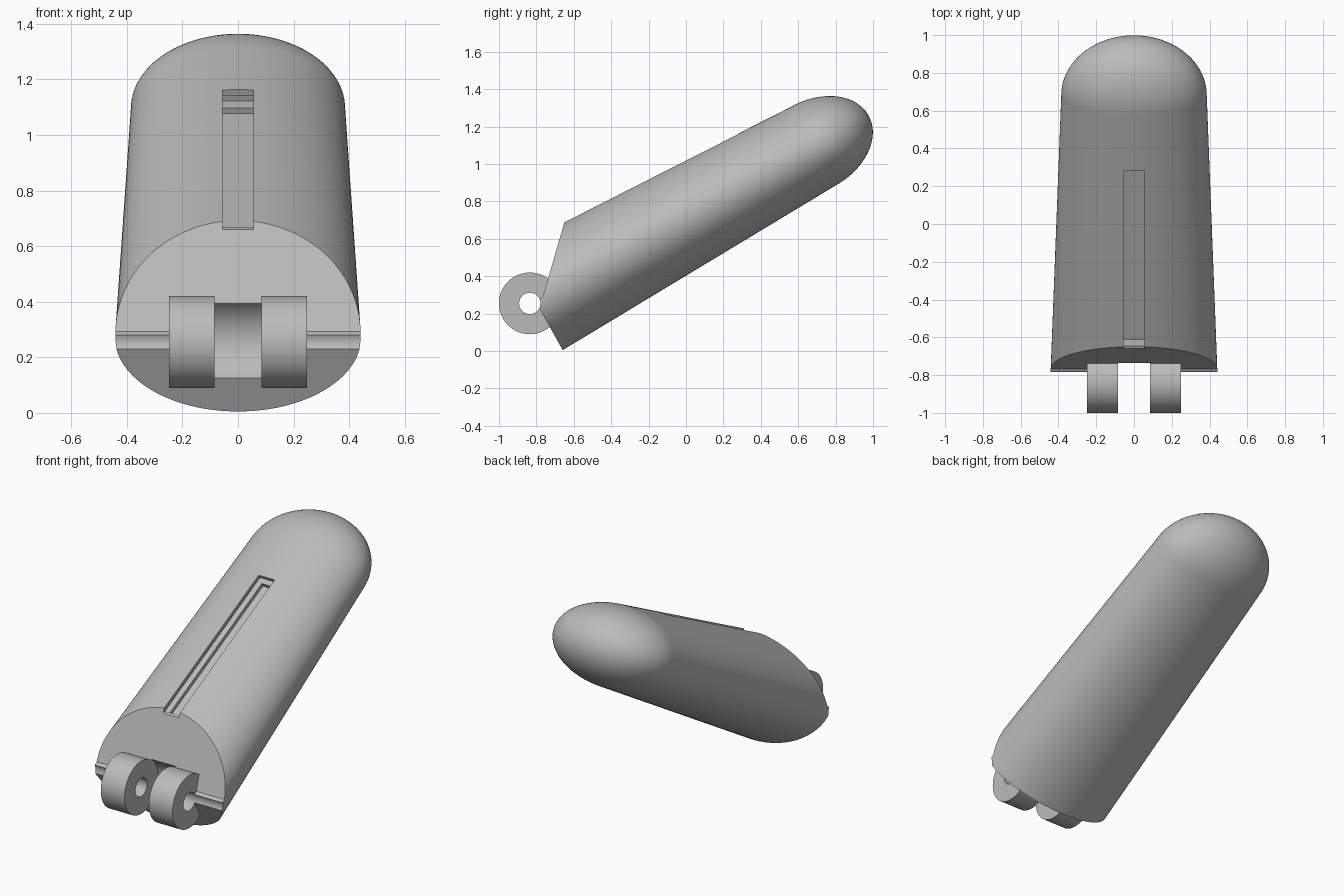
import bpy, bmesh, math
from mathutils import Vector

if "Cube" in bpy.data.objects:
    bpy.data.objects.remove(bpy.data.objects["Cube"])

grey = bpy.data.materials.new("plain_grey")
grey.use_nodes = True
COLOUR = (0.5, 0.5, 0.5, 1)
grey.diffuse_color = COLOUR
grey.node_tree.nodes["Principled BSDF"].inputs["Base Color"].default_value = COLOUR

HINGE = (-0.835, 0.255)


def make_object(name, bm):
    bmesh.ops.recalc_face_normals(bm, faces=bm.faces)
    mesh = bpy.data.meshes.new(name)
    bm.to_mesh(mesh)
    bm.free()
    mesh.materials.append(grey)
    obj = bpy.data.objects.new(name, mesh)
    bpy.context.collection.objects.link(obj)
    return obj


def prism(name, points, x0, x1):
    """Side profile of (y, z) points extruded from x0 to x1."""
    bm = bmesh.new()
    face = bm.faces.new([bm.verts.new((x0, y, z)) for y, z in points])
    moved = bmesh.ops.extrude_face_region(bm, geom=[face])["geom"]
    verts = [g for g in moved if isinstance(g, bmesh.types.BMVert)]
    bmesh.ops.translate(bm, verts=verts, vec=(x1 - x0, 0, 0))
    return make_object(name, bm)


def hinge_cylinder(name, radius, x0, x1, sides=96):
    angles = [2 * math.pi * i / sides for i in range(sides)]
    return prism(name, [(HINGE[0] + radius * math.cos(a),
                         HINGE[1] + radius * math.sin(a)) for a in angles], x0, x1)


def combine(target, tool, operation):
    mod = target.modifiers.new("combine", "BOOLEAN")
    mod.operation = operation
    mod.solver = "EXACT"
    mod.object = tool
    bpy.context.view_layer.objects.active = target
    bpy.ops.object.modifier_apply(modifier=mod.name)
    bpy.data.objects.remove(tool)


# Tapered oval body with a rounded tip, lofted along its tilted axis
tilt = math.radians(29)
axis = Vector((0, math.cos(tilt), math.sin(tilt)))
across = Vector((0, -math.sin(tilt), math.cos(tilt)))
base = Vector((0, -0.807, 0.271))
LENGTH, DOME, SIDES, STEPS = 1.704, 0.335, 128, 24
rings = [(0, 0.4425, 0.304)]
for i in range(STEPS):
    a = math.pi / 2 * i / STEPS
    rings.append((LENGTH + DOME * math.sin(a), 0.385 * math.cos(a), 0.2416 * math.cos(a)))

bm = bmesh.new()
loops = []
for along, wide, thick in rings:
    centre = base + axis * along
    loops.append([bm.verts.new(centre + Vector((wide * math.cos(a), 0, 0)) + across * thick * math.sin(a))
                  for a in (2 * math.pi * i / SIDES for i in range(SIDES))])
for low, high in zip(loops, loops[1:]):
    for i in range(SIDES):
        j = (i + 1) % SIDES
        bm.faces.new((low[i], low[j], high[j], high[i]))
bm.faces.new(loops[0])
tip = bm.verts.new(base + axis * (LENGTH + DOME))
for i in range(SIDES):
    bm.faces.new((loops[-1][i], loops[-1][(i + 1) % SIDES], tip))
body = make_object("fingertip_body", bm)

# Sloped front face above the hinge
front = [(-0.62, 0.793), (-0.765, 0.293), (-0.783, 0.28), (-0.85, 0.28), (-1.2, 0.3), (-1.2, 0.8)]
combine(body, prism("front_cutter", front, -0.6, 0.6), "DIFFERENCE")

# Rounded clearance between the knuckles
combine(body, hinge_cylinder("clearance_cutter", 0.17, -0.084, 0.084), "DIFFERENCE")

# Pair of hinge knuckles, then the pin hole through everything
for side in (-1, 1):
    ends = sorted((side * 0.084, side * 0.248))
    combine(body, hinge_cylinder("knuckle", 0.165, *ends), "UNION")
combine(body, hinge_cylinder("pin_cutter", 0.057, -0.6, 0.6), "DIFFERENCE")

# Long top slot: narrow opening, wider pocket underneath, narrow channel below
slope = math.radians(26.9)
run = Vector((math.cos(slope), math.sin(slope)))
rise = Vector((-math.sin(slope), math.cos(slope)))
start = Vector((-0.65, 0.69))


def slot_cut(name, u0, u1, n0, n1, half):
    corners = [(u0, n0), (u1, n0), (u1, n1), (u0, n1)]
    points = [tuple(start + run * u + rise * n) for u, n in corners]
    combine(body, prism(name, points, -half, half), "DIFFERENCE")


slot_cut("channel_cutter", -0.006, 1.044, -0.096, -0.05, 0.055)
slot_cut("pocket_cutter", -0.006, 1.1, -0.073, -0.0225, 0.09)
slot_cut("opening_cutter", -0.1, 1.044, -0.0235, 0.05, 0.055)

bpy.ops.object.select_all(action="DESELECT")
body.select_set(True)
bpy.context.view_layer.objects.active = body
bpy.ops.object.shade_smooth_by_angle(angle=math.radians(30))
